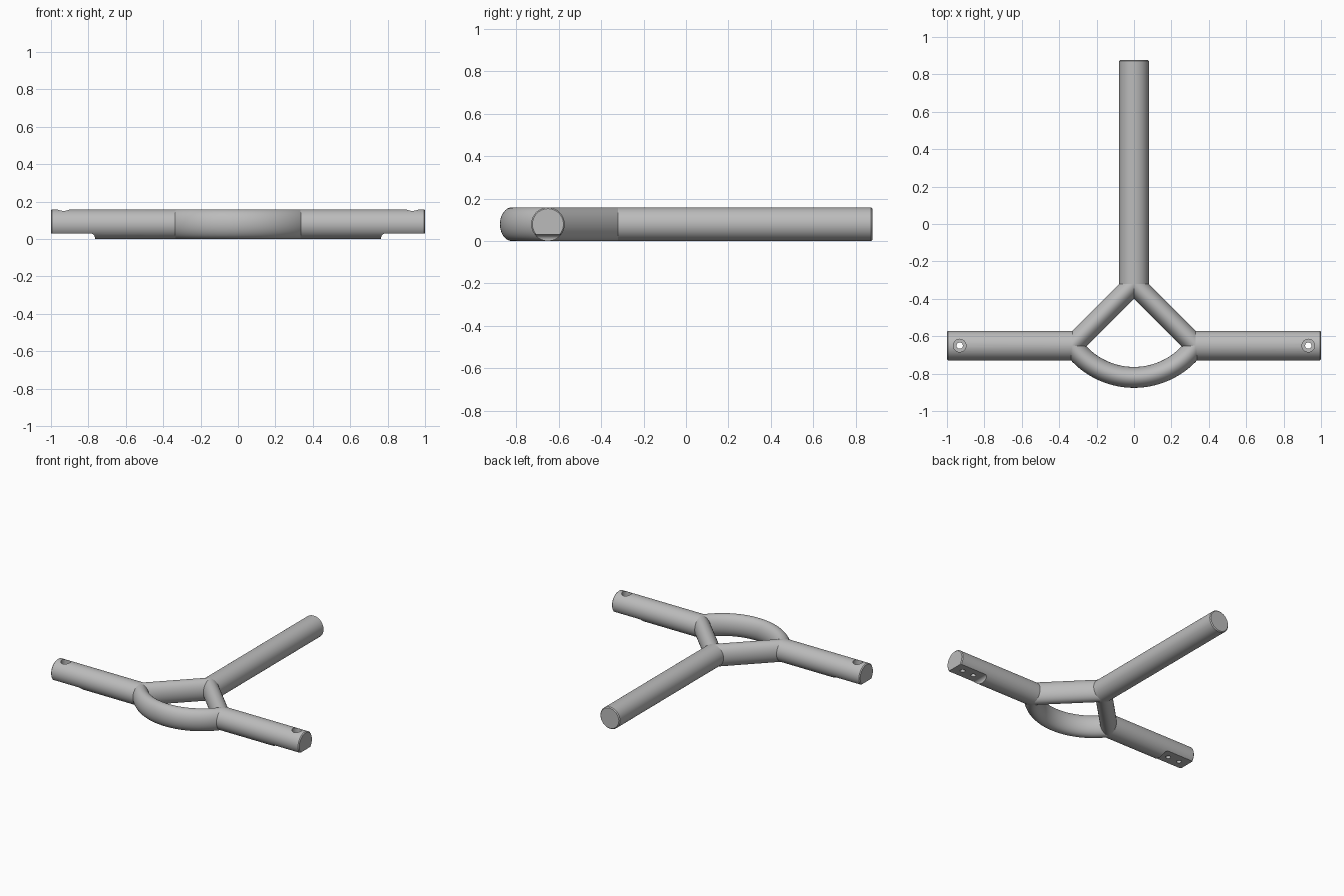
import bpy, bmesh, math
from mathutils import Vector

cube = bpy.data.objects.get("Cube")
if cube:
    bpy.data.objects.remove(cube, do_unlink=True)

R = 0.079          # tube radius, also the height of the tube axis
HUB_Y = -0.32      # where the long rod meets the struts
ARM_X, ARM_Y = 0.33, -0.65
SEG = 64

grey = bpy.data.materials.new("plain grey")
grey.use_nodes = True
grey.diffuse_color = (0.5, 0.5, 0.5, 1)
grey.node_tree.nodes["Principled BSDF"].inputs["Base Color"].default_value = (0.5, 0.5, 0.5, 1)


def loft(name, rings):
    """Skin a list of point rings and cap both ends."""
    bm = bmesh.new()
    loops = [[bm.verts.new(p) for p in ring] for ring in rings]
    n = len(loops[0])
    for a, b in zip(loops, loops[1:]):
        for i in range(n):
            j = (i + 1) % n
            bm.faces.new((a[i], a[j], b[j], b[i]))
    bm.faces.new(loops[0][::-1])
    bm.faces.new(loops[-1])
    bmesh.ops.recalc_face_normals(bm, faces=bm.faces)
    mesh = bpy.data.meshes.new(name)
    bm.to_mesh(mesh)
    bm.free()
    mesh.materials.append(grey)
    obj = bpy.data.objects.new(name, mesh)
    bpy.context.collection.objects.link(obj)
    return obj


def ring(centre, u, v, ru, rv=None, seg=SEG):
    c, u, v = Vector(centre), Vector(u), Vector(v)
    rv = ru if rv is None else rv
    angles = [math.tau * i / seg for i in range(seg)]
    return [c + u * ru * math.cos(t) + v * rv * math.sin(t) for t in angles]


def smooth(obj):
    bpy.ops.object.select_all(action='DESELECT')
    obj.select_set(True)
    bpy.context.view_layer.objects.active = obj
    bpy.ops.object.shade_smooth_by_angle(angle=math.radians(30))


def cut(obj, cutter):
    cutter.hide_render = True
    mod = obj.modifiers.new("cut", 'BOOLEAN')
    mod.operation, mod.solver, mod.object = 'DIFFERENCE', 'EXACT', cutter
    bpy.ops.object.select_all(action='DESELECT')
    obj.select_set(True)
    bpy.context.view_layer.objects.active = obj
    bpy.ops.object.modifier_apply(modifier=mod.name)
    bpy.data.objects.remove(cutter, do_unlink=True)


X, Y, Z = (1, 0, 0), (0, 1, 0), (0, 0, 1)
CH = 0.006         # end chamfer


def drill(x, radius, z0, z1):
    return loft("drill", [ring((x, ARM_Y, z), X, Y, radius, seg=32) for z in (z0, z1)])


# Long rear rod
END_Y = 0.878
smooth(loft("rear_rod", [ring((0, y, R), X, Z, r) for y, r in
                         ((HUB_Y, R), (END_Y - CH, R), (END_Y, R - CH))]))

for side, label in ((1, "left"), (-1, "right")):
    # Side arm with chamfered end
    arm = loft(label + "_arm", [ring((side * x, ARM_Y, R), Y, Z, r) for x, r in
                                ((ARM_X, R), (1 - CH, R), (1, R - CH))])

    # Flat seat under the arm end, with a filleted shoulder
    fillet = [(0.79 - 0.025 * math.sin(a), 0.005 + 0.025 * math.cos(a))
              for a in (math.pi / 2 * i / 8 for i in range(9))]
    outline = [(1.1, -0.1), (1.1, 0.03)] + fillet + [(0.765, -0.1)]
    cut(arm, loft("seat", [[(side * x, ARM_Y + y, z) for x, z in outline]
                           for y in (-0.2, 0.2)]))

    # Counterbored through hole and a blind locating hole
    cut(arm, drill(side * 0.932, 0.017, -0.1, 0.3))
    cut(arm, drill(side * 0.932, 0.034, 0.1, 0.3))
    cut(arm, drill(side * 0.84, 0.017, -0.1, 0.075))
    smooth(arm)

    # Diagonal strut, sheared from the rod end to the arm end
    hub = ring((0, HUB_Y, R), X, Z, R)
    tip = [Vector((-ARM_X, HUB_Y - ARM_X - p.x, p.z)) for p in hub]
    smooth(loft(label + "_strut", [[(-side * p.x, p.y, p.z) for p in loop]
                                   for loop in (hub, tip)]))

# Curved front bow between the arms
BOW_R, BOW_Y = 0.405, -0.415
half = math.asin(ARM_X / BOW_R)
sections = []
for i in range(49):
    a = half * (i / 24 - 1)
    out = Vector((math.sin(a), -math.cos(a), 0))
    sections.append(ring(Vector((0, BOW_Y, R)) + out * BOW_R, out, Z, R / math.sqrt(2), R))
smooth(loft("front_bow", sections))
